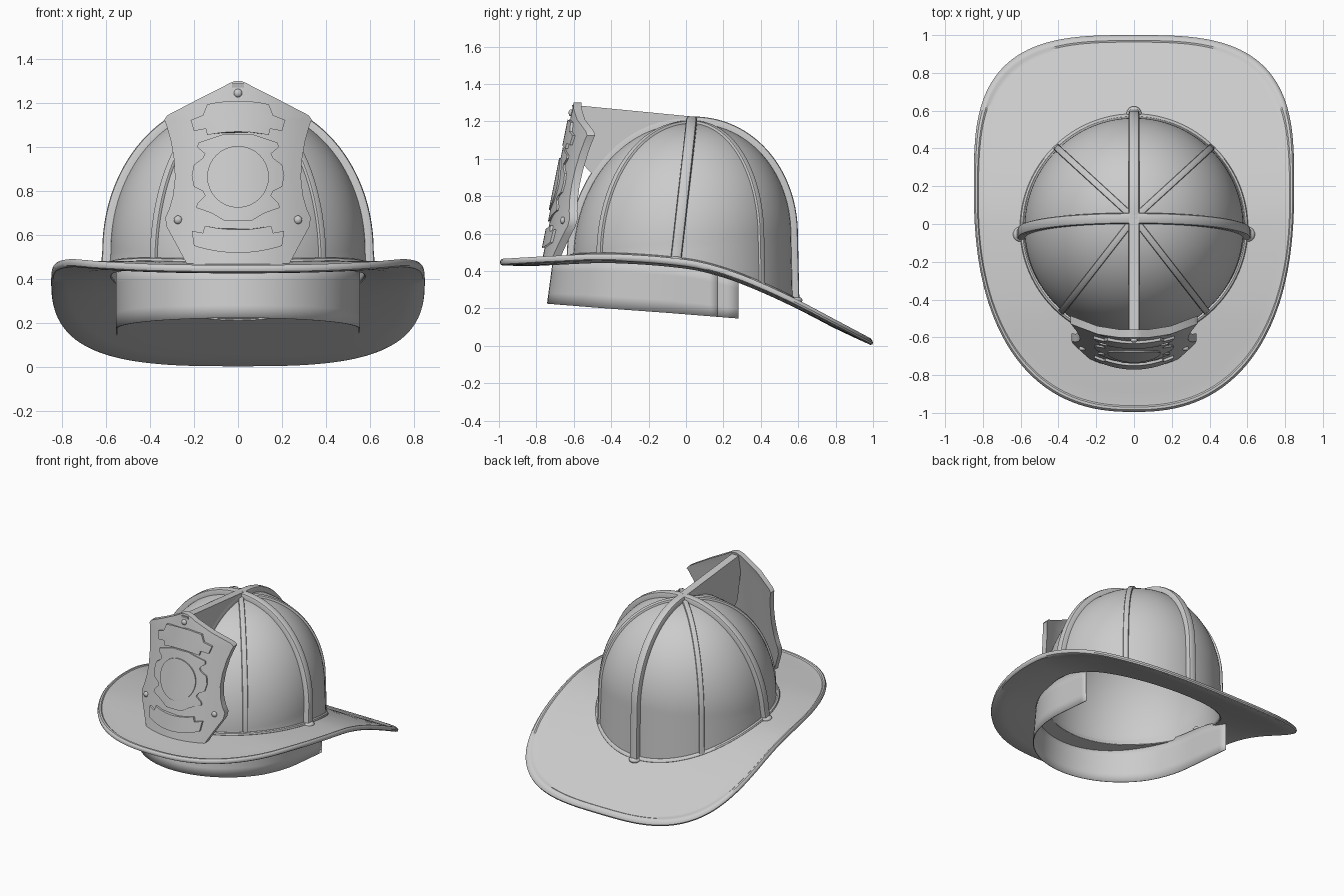
import bpy, bmesh
from math import sin, cos, pi, atan2, radians, copysign
from mathutils import Vector

if "Cube" in bpy.data.objects:
    bpy.data.objects.remove(bpy.data.objects["Cube"])


def lerp_table(pts, v):
    """Smooth interpolation through (key, value) points."""
    n = len(pts)
    v = min(max(v, pts[0][0]), pts[-1][0])
    i = max(k for k in range(n - 1) if pts[k][0] <= v)

    def slope(k):
        a, b = pts[max(k - 1, 0)], pts[min(k + 1, n - 1)]
        return (b[1] - a[1]) / (b[0] - a[0])
    (x0, y0), (x1, y1) = pts[i], pts[i + 1]
    h = x1 - x0
    t = (v - x0) / h
    return ((2*t**3 - 3*t**2 + 1)*y0 + (t**3 - 2*t*t + t)*h*slope(i)
            + (3*t*t - 2*t**3)*y1 + (t**3 - t*t)*h*slope(i + 1))


def skin(name, rows, ring=False, loop=False, cap=False):
    """Quads between rows of points; ring closes each row, loop joins last to first."""
    bm = bmesh.new()
    vs = [[bm.verts.new(p) for p in r] for r in rows]
    n, m = len(rows), len(rows[0])
    for i in range(n if loop else n - 1):
        for j in range(m if ring else m - 1):
            a, b = vs[i], vs[(i + 1) % n]
            k = (j + 1) % m
            bm.faces.new((a[j], a[k], b[k], b[j]))
    if cap:
        bm.faces.new(vs[0])
        bm.faces.new(vs[-1])
    bmesh.ops.remove_doubles(bm, verts=bm.verts, dist=1e-5)
    bmesh.ops.recalc_face_normals(bm, faces=bm.faces)
    me = bpy.data.meshes.new(name)
    bm.to_mesh(me)
    bm.free()
    ob = bpy.data.objects.new(name, me)
    bpy.context.collection.objects.link(ob)
    return ob


def thicken(ob, t, offset=-1):
    m = ob.modifiers.new("thickness", 'SOLIDIFY')
    m.thickness, m.offset = t, offset


# Height of the brim's top surface along y
BRIM = [(-1, .455), (-.7, .472), (-.4, .482), (0, .452), (.2, .405),
        (.4, .328), (.6, .235), (.8, .13), (1, .024)]


def brim_z(y):
    return lerp_table(BRIM, y)


def dome(phi, t):
    """Point on the dome: t = 0 at the brim, 1 at the crown."""
    z0 = .53 + .07 * sin(phi)
    if t < .2:
        k = t / .2
        s = 1.015 - .015 * k
        zb = brim_z(-.02 + .58 * sin(phi)) - .035
        z = zb + (z0 - zb) * k
    else:
        th = (t - .2) / .8 * pi / 2
        s = max(cos(th), 0) ** .95
        z = z0 + (1.19 - z0) * sin(th)
    cy = -.02 + .05 * (1 - min(s, 1))
    return Vector((.58 * s * cos(phi), cy + .582 * s * sin(phi), z))


# Dome shell
N = 96
shell = skin("dome_shell", [[dome(2*pi*i/N, j/40) for i in range(N)] for j in range(41)], ring=True)
thicken(shell, .015)

# Brim with a raised bead along its edge
SECT = [(0, 0), (.25, 0), (.5, 0), (.75, 0), (.88, 0), (.915, .001), (.935, .008), (.97, .009),
        (.992, .002), (1, -.009), (.992, -.02), (.965, -.027), (.75, -.034), (.5, -.04), (.25, -.04), (0, -.04)]
rows = []
for i in range(160):
    a = 2 * pi * i / 160
    n, b = (3.15, .8) if sin(a) > 0 else (2.4, 1.195)
    ox = .848 * copysign(abs(cos(a)) ** (2 / n), cos(a))
    oy = .2 + b * copysign(abs(sin(a)) ** (2 / n), sin(a))
    inner = dome(atan2(oy + .02, ox), 0) * .985
    row = []
    for u, dz in SECT:
        x, y = inner.x + (ox - inner.x) * u, inner.y + (oy - inner.y) * u
        row.append((x, y, brim_z(y) + dz))
    rows.append(row)
skin("brim", rows, ring=True, loop=True)

# Moulding where dome meets brim
rows = []
for i in range(N):
    a = 2 * pi * i / N
    row = []
    for k in range(8):
        r = .59 + .014 * cos(k * pi / 4)
        y = -.02 + r * sin(a)
        row.append((r * cos(a), y, brim_z(y) + .002 + .014 * sin(k * pi / 4)))
    rows.append(row)
skin("base_moulding", rows, ring=True, loop=True)


# Ribs swept along the dome; lean tilts the rib's plane towards the front
def rib(name, deg, w, h, lean=False):
    phi = radians(deg)
    side = Vector((-sin(phi), cos(phi), 0))

    def at(t):
        p = dome(phi, t)
        if lean:
            p.y = -.055 + .085 * (p.z - .45) / .74
        return p
    rows = []
    for j in range(1, 61):
        t = j / 60
        p = at(t)
        n = side.cross(at(min(t + .01, 1)) - at(t - .01)).normalized()
        rows.append([p + side * (w * a) + n * b for a, b in
                     ((-1, -.01), (-1, h*.6), (-.85, h*.9), (-.5, h), (.5, h), (.85, h*.9), (1, h*.6), (1, -.01))])
    skin(name, rows, ring=True, cap=True)


def ball(name, loc, scale):
    bm = bmesh.new()
    bmesh.ops.create_uvsphere(bm, u_segments=20, v_segments=12, radius=1)
    for v in bm.verts:
        v.co = Vector(loc) + Vector([c * s for c, s in zip(v.co, scale)])
    me = bpy.data.meshes.new(name)
    bm.to_mesh(me)
    bm.free()
    bpy.context.collection.objects.link(bpy.data.objects.new(name, me))


for label, deg in (("right", 0), ("back", 90), ("left", 180), ("front", 270)):
    lean = deg in (0, 180)
    rib("main_rib_" + label, deg, .029, .036, lean)
    if label != "front":
        p = dome(radians(deg), 0) + Vector((cos(radians(deg)), sin(radians(deg)), 0)) * .012
        y = -.055 if lean else p.y
        ball("rib_foot_" + label, (p.x, y, brim_z(y)), (.04, .04, .022))
for label, deg in (("front_right", -49), ("back_right", 46), ("back_left", 134), ("front_left", 229)):
    rib("seam_rib_" + label, deg, .018, .014)

# Crest fin holding the shield
prof = [(.06, 1.223), (-.61, 1.288), (-.55, .97)]
prof += [(p.y + .02, p.z - .01) for p in (dome(-pi/2, .52 + .48*k/12) for k in range(13))]
skin("crest_fin", [[(x, y, z) for y, z in prof] for x in (-.027, .027)], ring=True, cap=True)


# Shield surface: tilted back and curved round the dome
def shield_pt(x, z, d):
    return Vector((x, -.773 + (z - .5) * .2 + .95 * x * x - d, z))


def panel(name, widths, d0, d1, bend=0):
    """Plate on the shield from (z, half width) points, d0 to d1 deep."""
    rows = []
    C = 16
    for z, w in widths:
        xs = [w * (2 * c / C - 1) for c in range(C + 1)]
        rows.append([shield_pt(x, z + bend * x * x, d1) for x in xs]
                    + [shield_pt(x, z + bend * x * x, d0) for x in reversed(xs)])
    skin(name, rows, ring=True, cap=True)


panel("shield", [(.465, .23), (.53, .265), (.6, .303), (.64, .325), (.68, .33), (.72, .312), (.78, .295),
                 (.86, .286), (.94, .29), (1.03, .305), (1.1, .325), (1.125, .335), (1.145, .32),
                 (1.21, .195), (1.27, .075), (1.29, .04), (1.3, .015)], -.055, -.012)
panel("shield_top_banner", [(1.07, .14), (1.1, .145), (1.105, .2), (1.16, .215), (1.165, .16), (1.21, .14)],
      -.025, .002, -.8)
panel("shield_bottom_banner", [(.52, .2), (.585, .21), (.59, .16), (.625, .15)], -.025, .002, .8)
panel("shield_emblem", [(.665, .06), (.7, .12), (.725, .19), (.745, .185), (.78, .15), (.8, .16), (.82, .2), (.87, .21),
                        (.92, .2), (.95, .16), (.97, .15), (1.0, .185), (1.02, .18), (1.04, .12), (1.06, .06)],
      -.025, -.002)
panel("shield_disc", [(.865 - .14 * cos(pi * k / 16), max(.14 * sin(pi * k / 16), .002)) for k in range(17)],
      -.01, .006)

# Shield rivets
for i, (x, z) in enumerate(((0, 1.245), (-.272, .67), (.272, .67))):
    ball("shield_rivet_%d" % (i + 1), shield_pt(x, z, -.01), (.019, .014, .019))

# Inner liner: U-shaped band, open at the back
path = [(-.55, .28 - .38 * k / 6) for k in range(6)]
path += [(-.55 * cos(pi*k/32), -.1 - .61 * sin(pi*k/32)) for k in range(33)]
path += [(.55, -.1 + .27 * k / 6) for k in range(1, 7)]
rows = []
for k in range(5):
    f = k / 4
    rows.append([(x, y - (.03 * f if y < -.1 else 0) * min((-.1 - y) / .3, 1),
                  (brim_z(y) - .02) * (1 - f) + (.168 - .08 * y) * f) for x, y in path])
thicken(skin("liner_band", rows), .006, 0)

# Smooth shading with crisp edges
for ob in bpy.context.scene.objects:
    ob.select_set(True)
    bpy.context.view_layer.objects.active = ob
bpy.ops.object.shade_smooth_by_angle(angle=radians(35))
